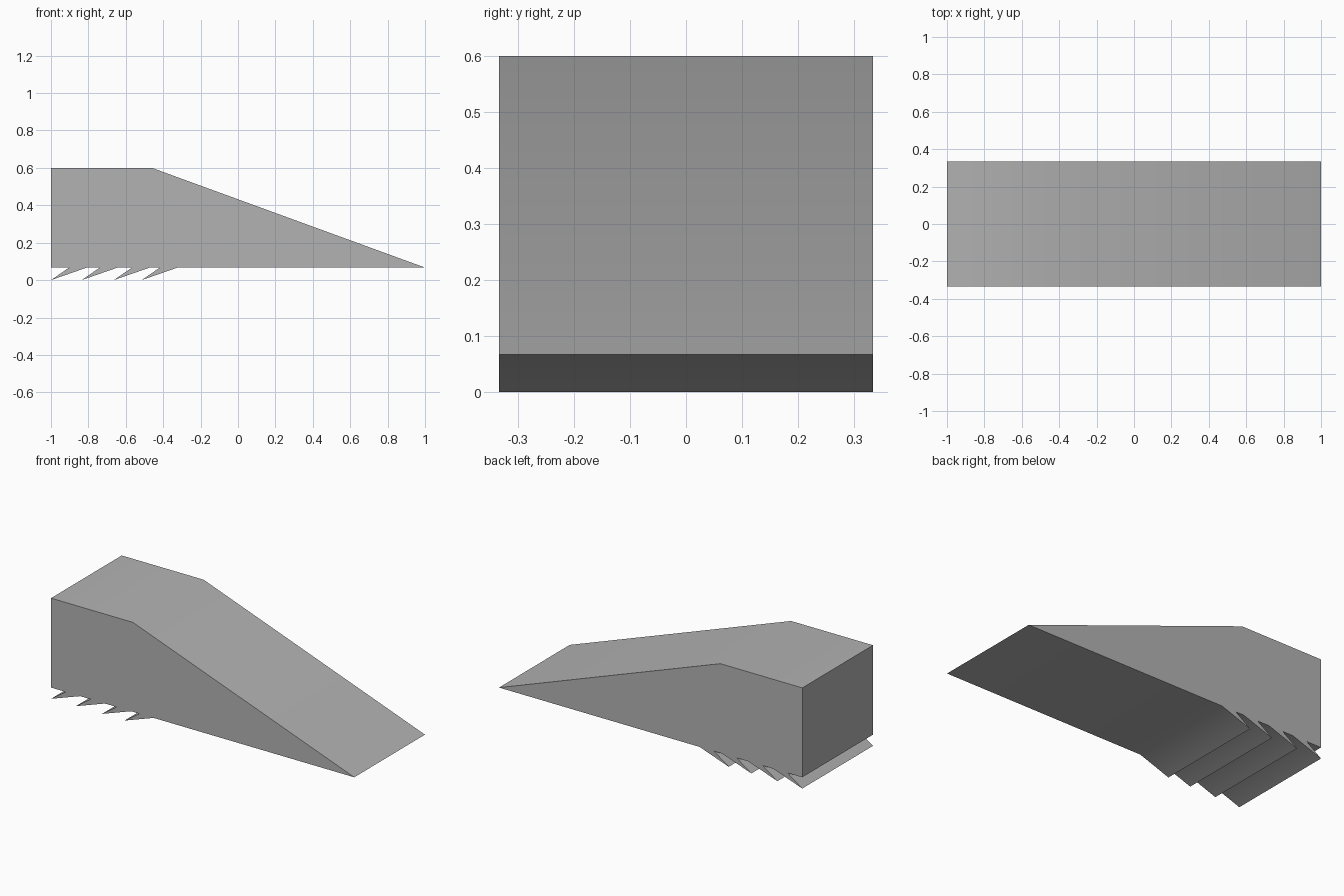
import bpy
import bmesh

cube = bpy.data.objects.get("Cube")
if cube:
    bpy.data.objects.remove(cube, do_unlink=True)

HALF_WIDTH = 0.333
BASE = 0.067

grey = bpy.data.materials.new("rubber grey")
grey.use_nodes = True
colour = (0.45, 0.45, 0.45, 1)
grey.diffuse_color = colour
grey.node_tree.nodes["Principled BSDF"].inputs["Base Color"].default_value = colour

# Side outline: wedge body, then the gripping teeth along the underside
outline = [(1, BASE), (-0.46, 0.6), (-1, 0.6), (-1, BASE)]
for tip in (-1, -0.836, -0.664, -0.515):
    outline += [(tip + 0.097, BASE), (tip, 0), (tip + 0.192, BASE)]

# Extrude the outline across the full width
bm = bmesh.new()
side = bm.faces.new([bm.verts.new((x, -HALF_WIDTH, z)) for x, z in outline])
result = bmesh.ops.extrude_face_region(bm, geom=[side], use_keep_orig=True)
moved = [v for v in result["geom"] if isinstance(v, bmesh.types.BMVert)]
bmesh.ops.translate(bm, verts=moved, vec=(0, 2 * HALF_WIDTH, 0))
bmesh.ops.recalc_face_normals(bm, faces=bm.faces)

mesh = bpy.data.meshes.new("wedge_door_stop")
bm.to_mesh(mesh)
bm.free()
mesh.materials.append(grey)
wedge = bpy.data.objects.new("wedge_door_stop", mesh)
bpy.context.collection.objects.link(wedge)

# Soften only the gentle bends
bpy.ops.object.select_all(action="DESELECT")
wedge.select_set(True)
bpy.context.view_layer.objects.active = wedge
bpy.ops.object.shade_smooth_by_angle(angle=0.5236)
